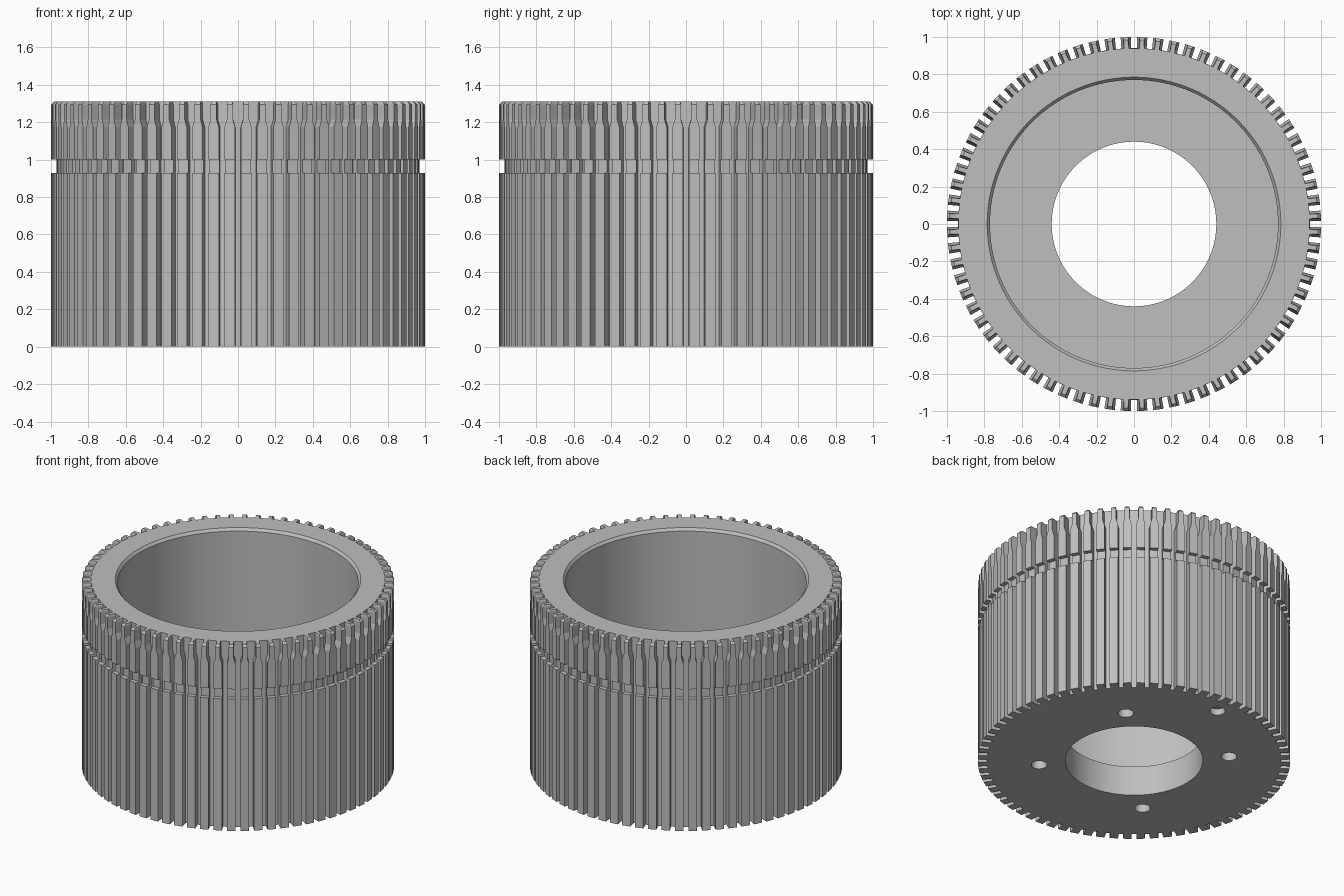
import bpy, bmesh
from math import sin, cos, tau, radians

cube = bpy.data.objects.get("Cube")
if cube:
    bpy.data.objects.remove(cube, do_unlink=True)

TEETH = 72
ROOT, GROOVE = 0.94, 0.97     # slot floor radius, groove floor radius
WIDE, SLIM = 0.028, 0.016     # half tooth widths, in radians

steel = bpy.data.materials.new("machined_grey")
steel.use_nodes = True
steel.diffuse_color = (0.52, 0.52, 0.52, 1)
steel.node_tree.nodes["Principled BSDF"].inputs["Base Color"].default_value = steel.diffuse_color


def ring(bm, z, radii, half):
    """One closed outline; each tooth has a root, middle and tip on both flanks."""
    verts = []
    for k in range(TEETH):
        centre = (k + 0.5) * tau / TEETH
        flanks = [(r, -half) for r in radii] + [(r, half) for r in reversed(radii)]
        for r, a in flanks:
            verts.append(bm.verts.new((r * cos(centre + a), r * sin(centre + a), z)))
    return verts


def circle(bm, z, r):
    """Plain circle with the same number of points as a toothed outline."""
    n = TEETH * 6
    shift = -2.5 * tau / n + 0.5 * tau / TEETH
    return [bm.verts.new((r * cos(i * tau / n + shift), r * sin(i * tau / n + shift), z))
            for i in range(n)]


# Drum: toothed outside, stepped bore inside, lofted as one closed loop
bm = bmesh.new()
outside = [(0, 1, WIDE), (0.93, 1, WIDE), (0.93, GROOVE, WIDE), (1.0, GROOVE, WIDE),
           (1.0, 1, WIDE), (1.175, 1, WIDE), (1.215, 1, SLIM), (1.295, 1, SLIM),
           (1.31, 0.985, 0.012)]
inside = [(1.31, 0.785), (1.292, 0.77), (0.21, 0.77), (0.21, 0.44), (0, 0.44)]
rows = [ring(bm, z, (ROOT, GROOVE, r), h) for z, r, h in outside]
rows += [circle(bm, z, r) for z, r in inside]
for i, row in enumerate(rows):
    above = rows[(i + 1) % len(rows)]
    for j in range(len(row)):
        k = (j + 1) % len(row)
        bm.faces.new((row[j], row[k], above[k], above[j]))
bmesh.ops.remove_doubles(bm, verts=bm.verts[:], dist=0.0001)
bmesh.ops.recalc_face_normals(bm, faces=bm.faces[:])
mesh = bpy.data.meshes.new("splined_drum")
bm.to_mesh(mesh)
bm.free()
mesh.materials.append(steel)
drum = bpy.data.objects.new("splined_drum", mesh)
bpy.context.collection.objects.link(drum)

# Blind holes in the base: four on a bolt circle, one locating hole near the rim
holes = [(0.61, 45 + 90 * i, 0.13) for i in range(4)] + [(0.83, 90, 0.045)]
for radius, angle, depth in holes:
    a = radians(angle)
    bpy.ops.mesh.primitive_cylinder_add(
        vertices=32, radius=0.05, depth=2 * depth,
        location=(radius * cos(a), radius * sin(a), 0))
    cutter = bpy.context.object
    cutter.name = "hole_cutter"
    cutter.hide_render = True
    cutter.data.materials.append(steel)
    bpy.context.view_layer.objects.active = drum
    cut = drum.modifiers.new("base_hole", 'BOOLEAN')
    cut.operation = 'DIFFERENCE'
    cut.solver = 'EXACT'
    cut.object = cutter
    bpy.ops.object.modifier_apply(modifier=cut.name)
    bpy.data.objects.remove(cutter, do_unlink=True)

# Smooth bores, crisp teeth
bpy.ops.object.select_all(action='DESELECT')
drum.select_set(True)
bpy.context.view_layer.objects.active = drum
bpy.ops.object.shade_smooth_by_angle(angle=radians(12))
